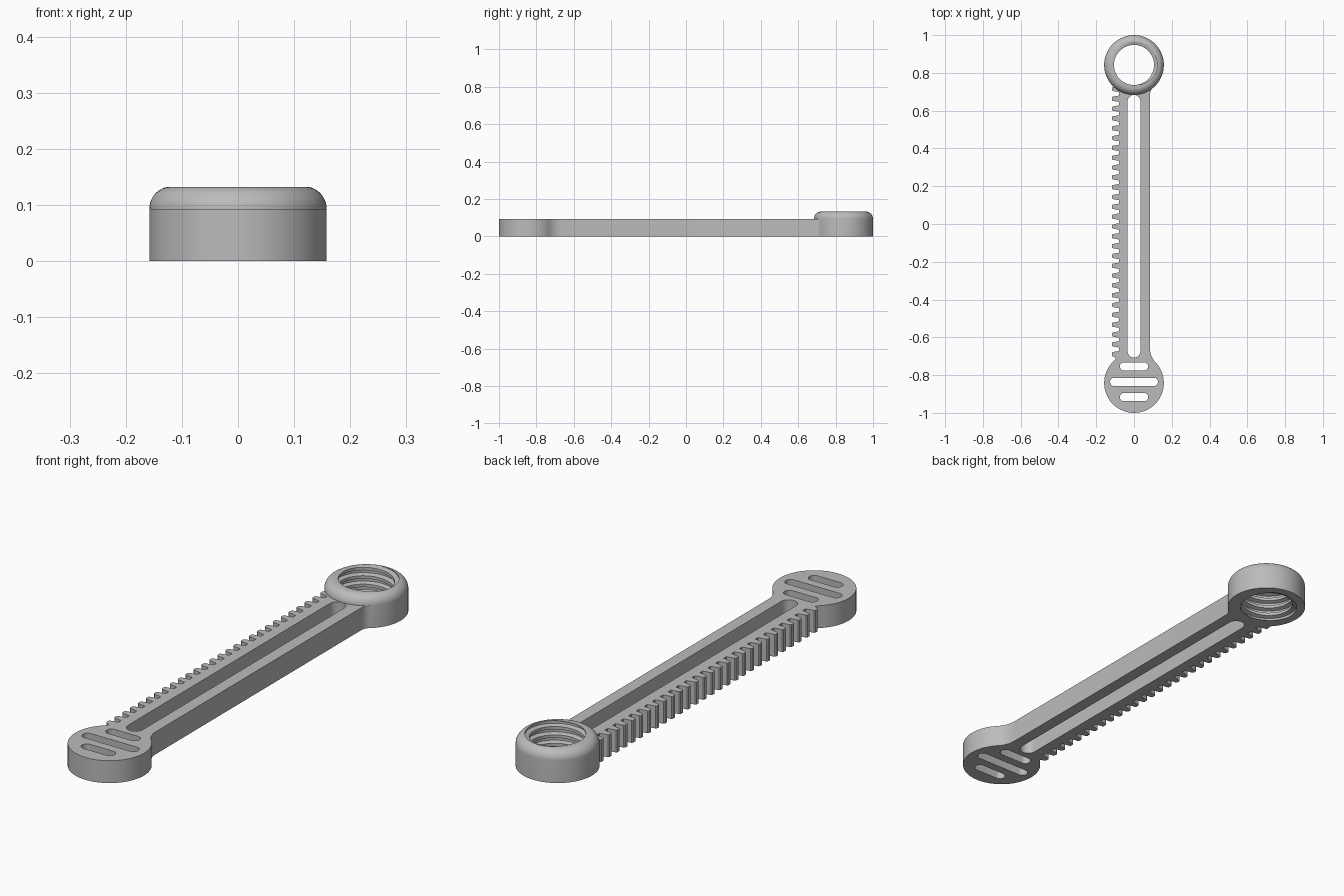
import bpy, bmesh
from math import sin, cos, pi, sqrt, atan2, acos, radians

cube = bpy.data.objects.get("Cube")
if cube:
    bpy.data.objects.remove(cube, do_unlink=True)

grey = bpy.data.materials.new("light grey")
grey.use_nodes = True
COLOR = (0.5, 0.5, 0.5, 1)
grey.diffuse_color = COLOR
grey.node_tree.nodes["Principled BSDF"].inputs["Base Color"].default_value = COLOR

R = 0.158          # end radius
END = 0.842        # distance of both end centres from the middle
THICK = 0.093      # plate thickness
TOP = 0.133        # ring height


def arc(cx, cy, r, a0, a1, n):
    return [(cx + r * cos(a0 + (a1 - a0) * i / n), cy + r * sin(a0 + (a1 - a0) * i / n))
            for i in range(n + 1)]


def finish(name, bm):
    bmesh.ops.remove_doubles(bm, verts=bm.verts, dist=1e-5)
    bmesh.ops.dissolve_degenerate(bm, dist=1e-6, edges=bm.edges)
    bmesh.ops.recalc_face_normals(bm, faces=bm.faces)
    mesh = bpy.data.meshes.new(name)
    bm.to_mesh(mesh)
    bm.free()
    mesh.materials.append(grey)
    obj = bpy.data.objects.new(name, mesh)
    bpy.context.collection.objects.link(obj)
    bpy.ops.object.select_all(action='DESELECT')
    obj.select_set(True)
    bpy.context.view_layer.objects.active = obj
    bpy.ops.object.shade_smooth_by_angle(angle=radians(30))
    return obj


def neck_fillet(half, rf):
    """Arc from the end circle (centre 0,0, opening to +y) to the bar side at x = half."""
    cx = half + rf
    cy = sqrt((R + rf) ** 2 - cx ** 2)
    return arc(cx, cy, rf, atan2(-cy, -cx), -pi, 10)


def slot(half_len, half_wid, cx, cy, upright=False):
    d = half_len - half_wid
    pts = arc(d, 0, half_wid, -pi / 2, pi / 2, 12) + arc(-d, 0, half_wid, pi / 2, 1.5 * pi, 12)
    return [(cx - y, cy + x) if upright else (cx + x, cy + y) for x, y in pts]


# Plate outline, counter-clockwise: head, right edge, ring seat, toothed left edge
right = [(x, y - END) for x, y in neck_fillet(0.085, 0.105)]
left = [(-x, y - END) for x, y in neck_fillet(0.08, 0.105)]
a_right = atan2(right[0][1] + END, right[0][0])
a_left = atan2(left[0][1] + END, left[0][0])
outline = arc(0, -END, R, a_left - 2 * pi, a_right, 64)
outline += right[1:]
outline += [(x, END - y) for x, y in reversed(neck_fillet(0.085, 0.04))]
seat = 0.14
a = acos(0.1 / seat)
outline += arc(0, END, seat, -a, a - pi, 16)

PITCH, ROOT, TIP = 0.052, -0.079, -0.117
for k in reversed(range(28)):
    y = -0.689 + PITCH * k
    outline += [(ROOT, y + 0.017), (TIP + 0.004, y + 0.011), (TIP, y + 0.007),
                (TIP, y - 0.007), (TIP + 0.004, y - 0.011)]
    if k:
        outline.append((ROOT, y - 0.017))
outline += [p for p in reversed(left[1:]) if p[1] < -0.705]

holes = [slot(0.695, 0.034, 0, -0.012, True),
         slot(0.075, 0.022, 0, -0.754),
         slot(0.127, 0.022, 0, -0.836),
         slot(0.075, 0.022, 0, -0.916)]

curve = bpy.data.curves.new("plate_outline", 'CURVE')
curve.dimensions = '2D'
curve.fill_mode = 'BOTH'
curve.extrude = THICK / 2
for pts in [outline] + holes:
    spline = curve.splines.new('POLY')
    spline.points.add(len(pts) - 1)
    for p, (x, y) in zip(spline.points, pts):
        p.co = (x, y, 0, 1)
    spline.use_cyclic_u = True
helper = bpy.data.objects.new("plate_outline", curve)
bpy.context.collection.objects.link(helper)
bpy.context.view_layer.update()
flat = bpy.data.meshes.new_from_object(
    helper.evaluated_get(bpy.context.evaluated_depsgraph_get()))
bpy.data.objects.remove(helper, do_unlink=True)
bm = bmesh.new()
bm.from_mesh(flat)
bmesh.ops.translate(bm, verts=bm.verts, vec=(0, 0, THICK / 2))
finish("toothed_plate", bm)

# Ring with rounded top edge and internal helical thread
MINOR, MAJOR, LEAD, FILLET = 0.106, 0.123, 0.035, 0.04
outer = [(R, 0), (R, THICK)]
outer += arc(R - FILLET, THICK, FILLET, 0, acos(0.007 / FILLET), 10)[1:]
RIM = outer[-1][1]


def thread_radius(u):
    u %= 1
    if u < 0.35:
        t = 0
    elif u < 0.5:
        t = (u - 0.35) / 0.15
    elif u < 0.85:
        t = 1
    else:
        t = (1 - u) / 0.15
    return MINOR + (MAJOR - MINOR) * t


def ring_section(turn):
    pts = list(outer)
    for k in reversed(range(-1, 5)):
        for f in (0.85, 0.5, 0.35, 0):
            z = min(max(LEAD * (k + f + turn), 0), RIM)
            pts.append((thread_radius(z / LEAD - turn), z))
    return pts


SEG = 96
bm = bmesh.new()
columns = []
for i in range(SEG + 1):
    ang = 2 * pi * i / SEG
    columns.append([bm.verts.new((r * cos(ang), END + r * sin(ang), z))
                    for r, z in ring_section(i / SEG)])
for c0, c1 in zip(columns, columns[1:]):
    n = len(c0)
    for j in range(n):
        m = (j + 1) % n
        bm.faces.new((c0[j], c1[j], c1[m], c0[m]))
finish("threaded_ring", bm)
